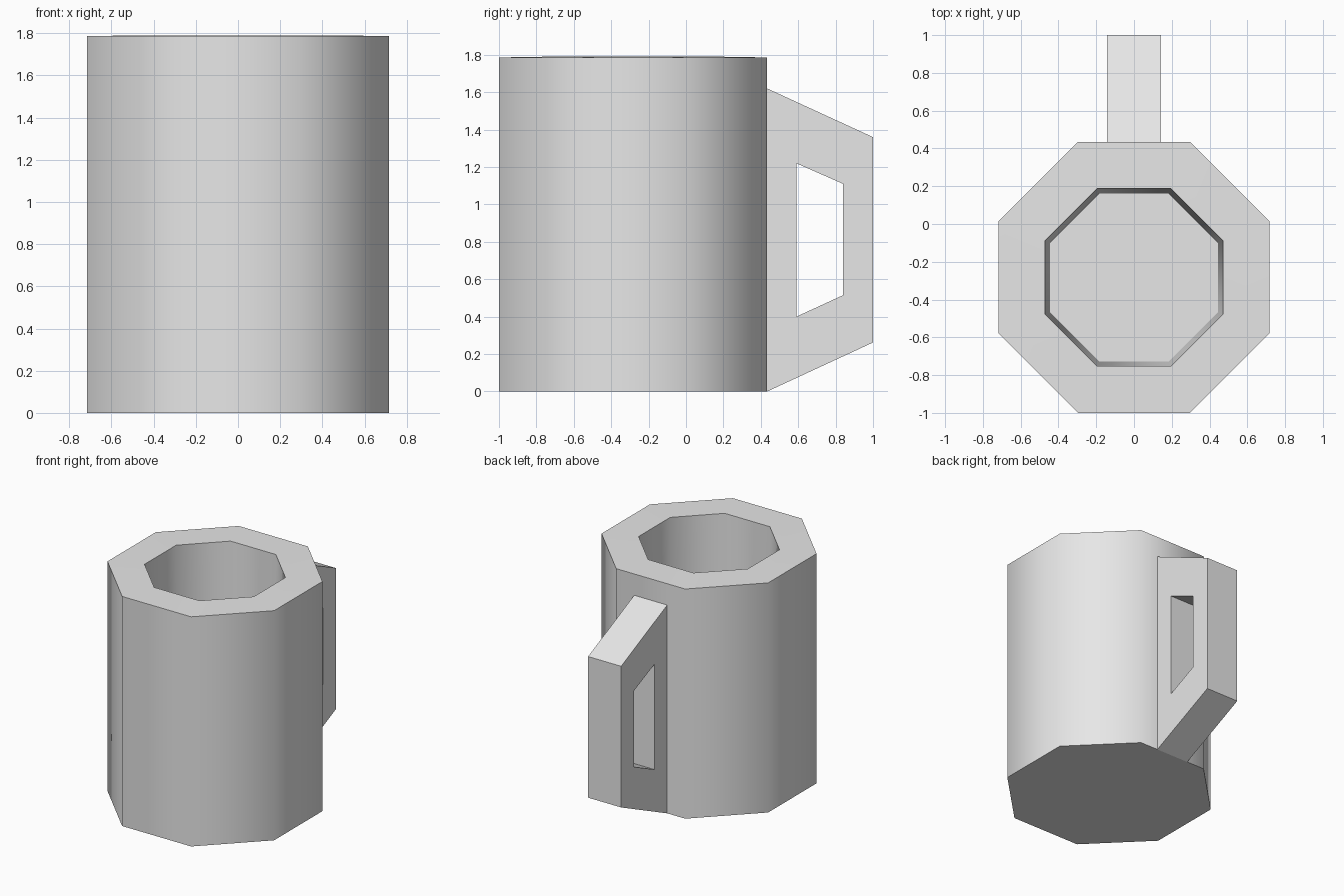
import bpy, bmesh, math

if "Cube" in bpy.data.objects:
    bpy.data.objects.remove(bpy.data.objects["Cube"])

grey = bpy.data.materials.new("light_grey")
grey.diffuse_color = (0.8, 0.8, 0.8, 1)
grey.use_nodes = True
grey.node_tree.nodes["Principled BSDF"].inputs["Base Color"].default_value = grey.diffuse_color

APOTHEM = 0.717            # half width of the octagonal mug body
CENTRE_Y = APOTHEM - 1.0   # body sits toward the front, handle at the back


def make_object(name, bm):
    bmesh.ops.recalc_face_normals(bm, faces=bm.faces)
    mesh = bpy.data.meshes.new(name)
    bm.to_mesh(mesh)
    bm.free()
    mesh.materials.append(grey)
    obj = bpy.data.objects.new(name, mesh)
    bpy.context.collection.objects.link(obj)
    return obj


def bridge(bm, a, b):
    n = len(a)
    for i in range(n):
        j = (i + 1) % n
        bm.faces.new((a[i], a[j], b[j], b[i]))


# Mug body: octagonal rings from the base, over the rim, down to the inner floor
bm = bmesh.new()
rings = []
for apothem, z in ((APOTHEM, 0), (APOTHEM, 1.786), (0.47, 1.79), (0.445, 0.2)):
    radius = apothem / math.cos(math.pi / 8)
    angles = [math.pi / 8 + i * math.pi / 4 for i in range(8)]
    rings.append([bm.verts.new((radius * math.cos(t),
                                CENTRE_Y + radius * math.sin(t), z))
                  for t in angles])
for lower, upper in zip(rings, rings[1:]):
    bridge(bm, lower, upper)
bm.faces.new(rings[0])
bm.faces.new(rings[-1])
body = make_object("mug_body", bm)
bpy.context.view_layer.objects.active = body
body.select_set(True)
bpy.ops.object.shade_smooth_by_angle(angle=math.radians(60))

# Handle: angular frame with a trapezoid finger hole
outer = [(0.434, 1.62), (1.0, 1.36), (1.0, 0.262), (0.434, 0.0)]
inner = [(0.59, 1.22), (0.84, 1.11), (0.84, 0.515), (0.59, 0.40)]
bm = bmesh.new()
loops = [[bm.verts.new((x, y, z)) for y, z in profile]
         for profile, x in ((outer, -0.142), (outer, 0.142),
                            (inner, 0.142), (inner, -0.142))]
for a, b in zip(loops, loops[1:] + loops[:1]):
    bridge(bm, a, b)
make_object("handle", bm)
